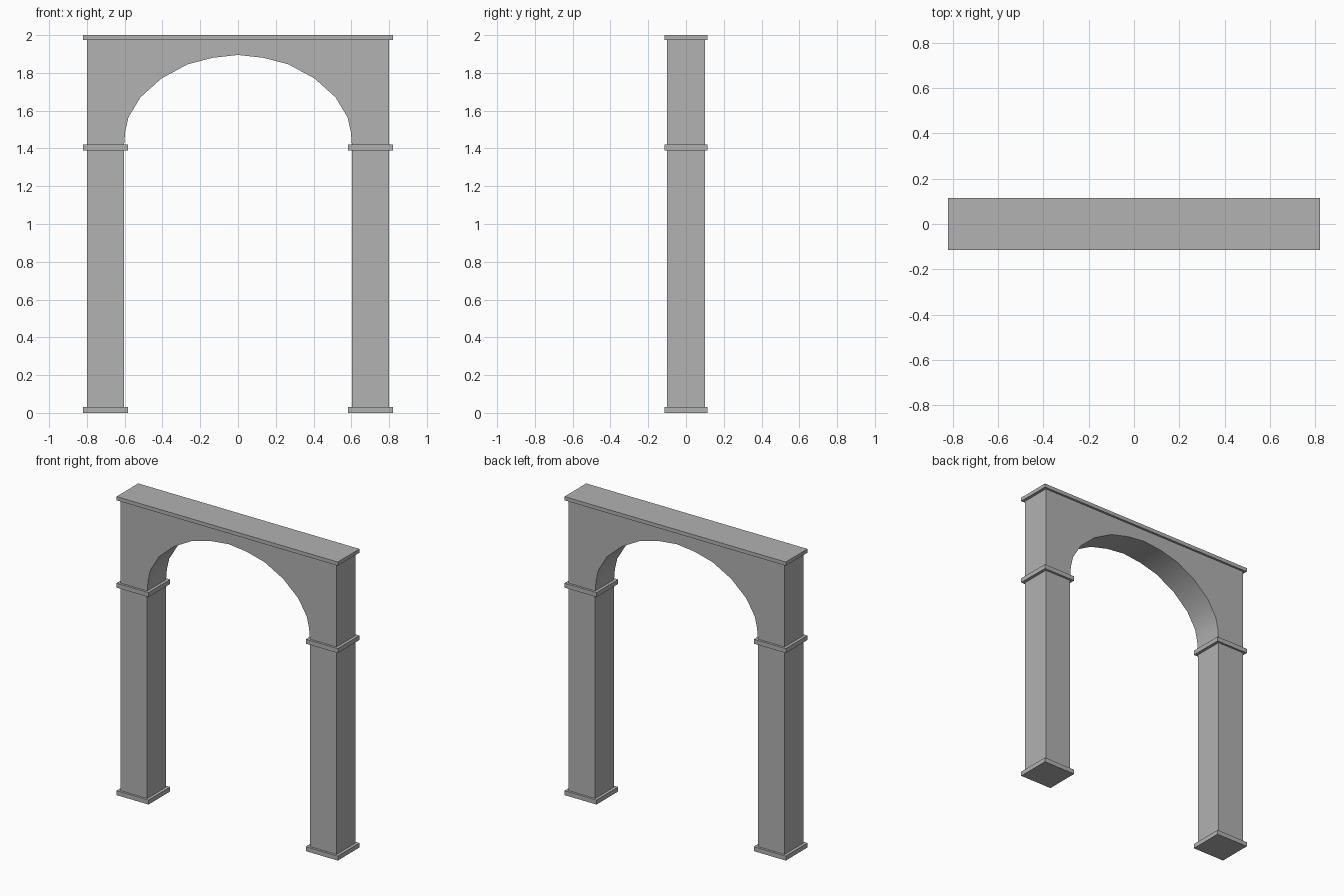
import bpy, bmesh, math

cube = bpy.data.objects.get("Cube")
if cube:
    bpy.data.objects.remove(cube, do_unlink=True)

# Single stone colour
stone = bpy.data.materials.new("grey_stone")
stone.use_nodes = True
colour = (0.445, 0.445, 0.445, 1)
stone.diffuse_color = colour
stone.node_tree.nodes["Principled BSDF"].inputs["Base Color"].default_value = colour


def extrude_profile(name, profile, half_depth):
    """Extrude an outline in the XZ plane from front to back."""
    bm = bmesh.new()
    face = bm.faces.new([bm.verts.new((x, -half_depth, z)) for x, z in profile])
    result = bmesh.ops.extrude_face_region(bm, geom=[face])
    moved = [v for v in result["geom"] if isinstance(v, bmesh.types.BMVert)]
    bmesh.ops.translate(bm, verts=moved, vec=(0, 2 * half_depth, 0))
    bmesh.ops.recalc_face_normals(bm, faces=bm.faces)
    mesh = bpy.data.meshes.new(name)
    bm.to_mesh(mesh)
    bm.free()
    mesh.materials.append(stone)
    obj = bpy.data.objects.new(name, mesh)
    bpy.context.collection.objects.link(obj)
    return obj


def block(name, x0, x1, z0, z1, half_depth):
    return extrude_profile(name, [(x0, z0), (x1, z0), (x1, z1), (x0, z1)], half_depth)


WALL, TRIM = 0.10, 0.115      # half depths
INNER, OUTER = 0.603, 0.80    # pier faces
LIP = 0.02                    # trim overhang
BASE, CAP_LOW, CAP_TOP, CORNICE = 0.03, 1.39, 1.42, 1.975

# Piers with their plinths and capitals
for side, s in (("left", 1), ("right", -1)):
    block(side + "_plinth", s * (INNER - LIP), s * (OUTER + LIP), 0, BASE, TRIM)
    block(side + "_pier", s * INNER, s * OUTER, BASE, CAP_LOW, WALL)
    block(side + "_capital", s * (INNER - LIP), s * (OUTER + LIP), CAP_LOW, CAP_TOP, TRIM)

# Arched wall between the capitals and the cornice
half_arch = [(INNER, CAP_TOP), (0.597, 1.49), (0.58, 1.565), (0.517, 1.67),
             (0.406, 1.77), (0.268, 1.845), (0.134, 1.88)]
curve = half_arch + [(0, 1.895)] + [(-x, z) for x, z in reversed(half_arch)]
outline = curve + [(-OUTER, CAP_TOP), (-OUTER, CORNICE), (OUTER, CORNICE), (OUTER, CAP_TOP)]
arch = extrude_profile("arch_wall", outline, WALL)

# Smooth the arch underside while keeping the corners crisp
bpy.ops.object.select_all(action="DESELECT")
arch.select_set(True)
bpy.context.view_layer.objects.active = arch
bpy.ops.object.shade_smooth_by_angle(angle=math.radians(35))

# Cornice slab
block("cornice", -OUTER - LIP, OUTER + LIP, CORNICE, 2.0, TRIM)
